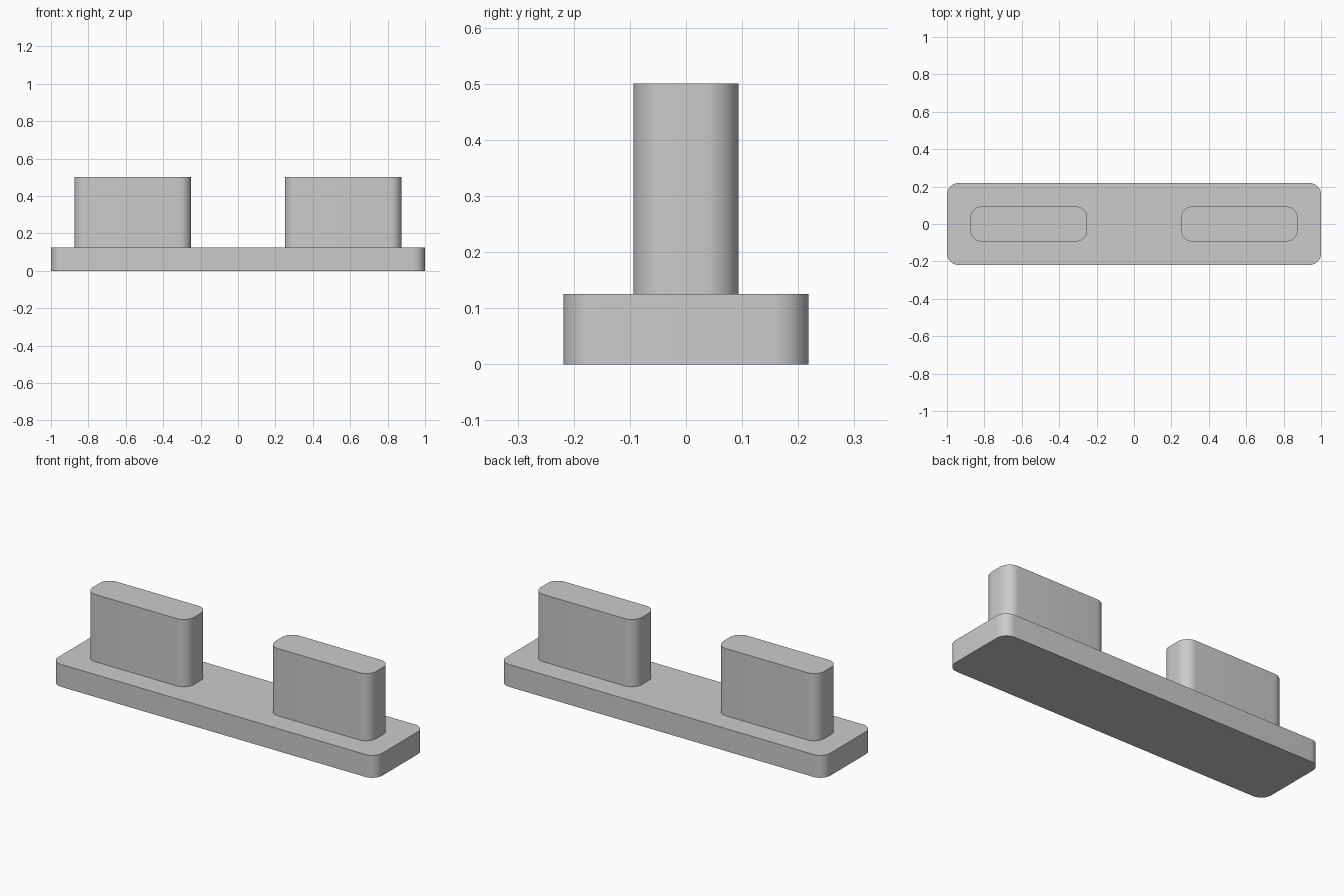
import bpy
import bmesh
import math

if "Cube" in bpy.data.objects:
    bpy.data.objects.remove(bpy.data.objects["Cube"], do_unlink=True)

GREY = (0.6, 0.6, 0.6, 1.0)
grey = bpy.data.materials.new("grey_plastic")
grey.use_nodes = True
grey.diffuse_color = GREY
grey.node_tree.nodes["Principled BSDF"].inputs["Base Color"].default_value = GREY


def rounded_block(name, x, width, depth, z0, z1, radius, segments=10):
    """Upright block with rounded vertical corners and flat ends."""
    bm = bmesh.new()
    ring = []
    for quarter, (sx, sy) in enumerate(((1, 1), (-1, 1), (-1, -1), (1, -1))):
        cx = x + sx * (width / 2 - radius)
        cy = sy * (depth / 2 - radius)
        for i in range(segments + 1):
            a = (quarter + i / segments) * math.pi / 2
            ring.append(bm.verts.new((cx + radius * math.cos(a),
                                      cy + radius * math.sin(a), z0)))
    bottom = bm.faces.new(ring)
    top = bmesh.ops.extrude_face_region(bm, geom=[bottom], use_keep_orig=True)
    verts = [v for v in top["geom"] if isinstance(v, bmesh.types.BMVert)]
    bmesh.ops.translate(bm, verts=verts, vec=(0, 0, z1 - z0))
    bmesh.ops.recalc_face_normals(bm, faces=bm.faces)
    mesh = bpy.data.meshes.new(name)
    bm.to_mesh(mesh)
    bm.free()
    mesh.materials.append(grey)
    obj = bpy.data.objects.new(name, mesh)
    bpy.context.collection.objects.link(obj)
    bpy.ops.object.select_all(action='DESELECT')
    obj.select_set(True)
    bpy.context.view_layer.objects.active = obj
    bpy.ops.object.shade_smooth_by_angle(angle=math.radians(30))
    return obj


# Flat base bar
rounded_block("base_plate", 0, 2.0, 0.4375, 0, 0.125, 0.0625)

# Two matching upright pegs
for side, name in ((1, "left_peg"), (-1, "right_peg")):
    rounded_block(name, side * 0.5625, 0.625, 0.1875, 0.125, 0.5, 0.0625)
